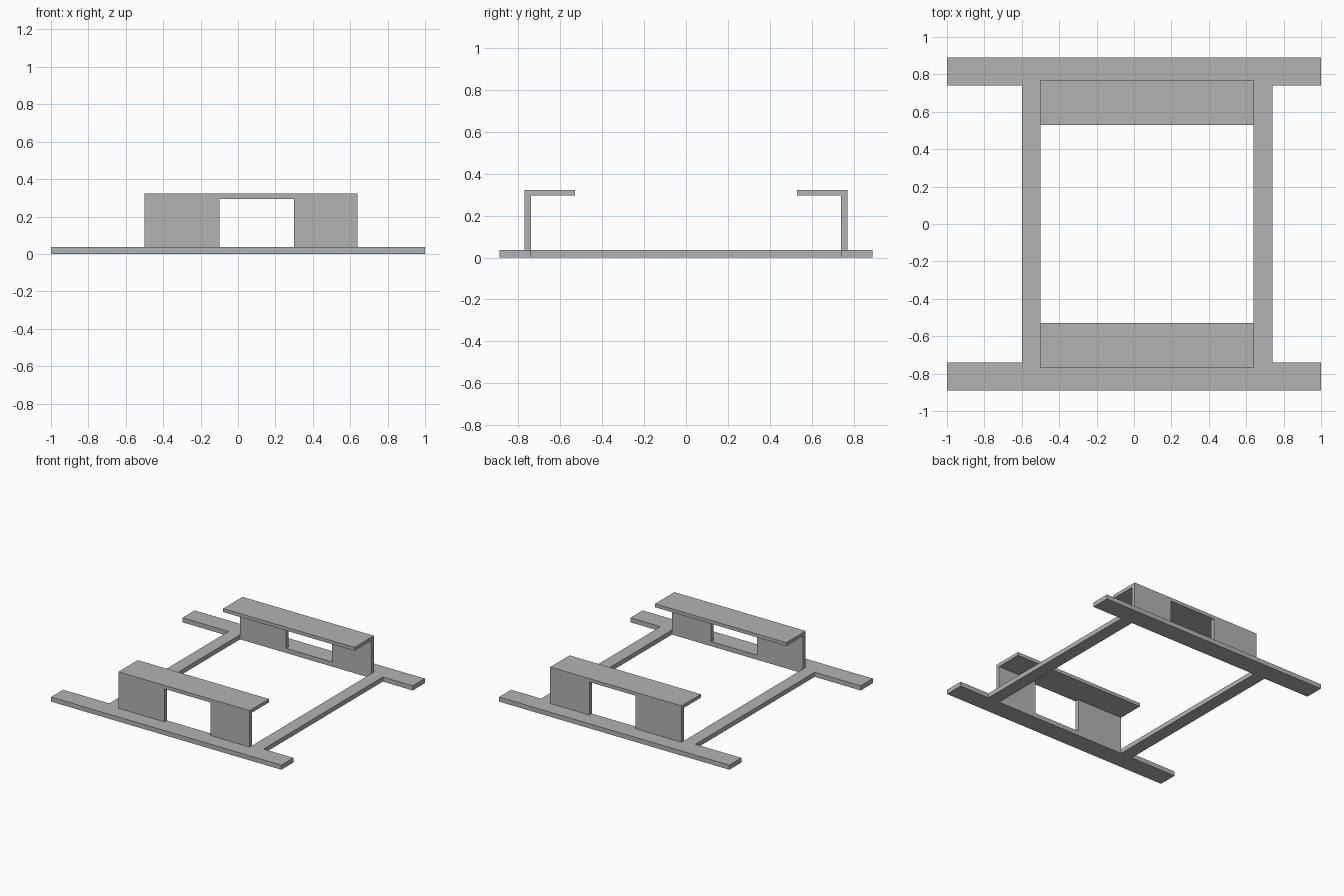
import bpy
import bmesh
from itertools import product

cube = bpy.data.objects.get("Cube")
if cube:
    bpy.data.objects.remove(cube, do_unlink=True)

grey = bpy.data.materials.new("plain grey")
grey.use_nodes = True
colour = (0.45, 0.45, 0.45, 1)
grey.diffuse_color = colour
grey.node_tree.nodes["Principled BSDF"].inputs["Base Color"].default_value = colour


def solid(name, xs, ys, zs, filled):
    """One clean shell around the filled cells of a box grid."""
    cuts = (xs, ys, zs)
    size = [len(c) - 1 for c in cuts]
    cells = {c for c in product(*map(range, size)) if filled(*c)}
    bm = bmesh.new()
    verts = {}

    def corner(key):
        if key not in verts:
            verts[key] = bm.verts.new([cuts[a][key[a]] for a in range(3)])
        return verts[key]

    for cell in cells:
        for axis, side in product(range(3), (0, 1)):
            near = list(cell)
            near[axis] += 1 if side else -1
            if tuple(near) in cells:
                continue
            ring = []
            for du, dv in ((0, 0), (1, 0), (1, 1), (0, 1)):
                key = list(cell)
                key[axis] += side
                key[(axis + 1) % 3] += du
                key[(axis + 2) % 3] += dv
                ring.append(corner(tuple(key)))
            bm.faces.new(ring if side else ring[::-1])
    bmesh.ops.dissolve_limit(bm, angle_limit=0.01, verts=bm.verts, edges=bm.edges)
    mesh = bpy.data.meshes.new(name)
    bm.to_mesh(mesh)
    bm.free()
    mesh.materials.append(grey)
    obj = bpy.data.objects.new(name, mesh)
    bpy.context.collection.objects.link(obj)
    return obj


BASE, UNDER, TOP = 0.036, 0.295, 0.322

# Flat base: two long crossbars joined by two rails
solid("base_frame",
      (-1, -0.6, -0.5, 0.64, 0.74, 1), (-0.89, -0.74, 0.74, 0.89), (0, BASE),
      lambda i, j, k: j != 1 or i in (1, 3))

# Brackets: upright with a central opening and a shelf turned inward
for name, ys, upright in (("front_bracket", (-0.77, -0.74, -0.53), 0),
                          ("back_bracket", (0.53, 0.74, 0.77), 1)):
    solid(name, (-0.5, -0.1, 0.3, 0.64), ys, (BASE, UNDER, TOP),
          lambda i, j, k: k == 1 or (j == upright and i != 1))
